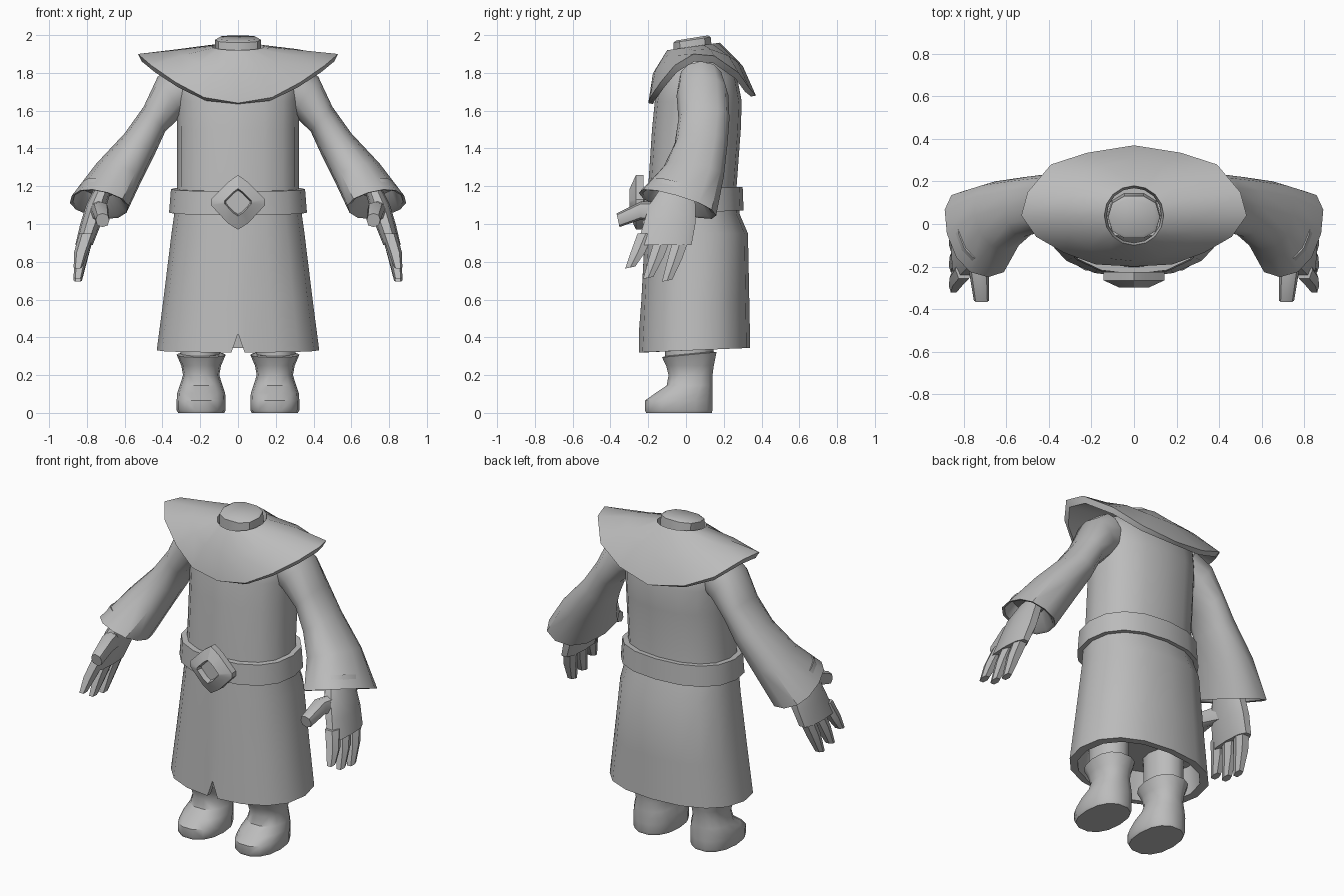
import bpy, bmesh, math
from mathutils import Vector as V

if "Cube" in bpy.data.objects:
    bpy.data.objects.remove(bpy.data.objects["Cube"])

grey = bpy.data.materials.new("cloth grey")
grey.diffuse_color = (0.5, 0.5, 0.5, 1)
grey.use_nodes = True
grey.node_tree.nodes["Principled BSDF"].inputs["Base Color"].default_value = grey.diffuse_color


def spow(c, p):
    return math.copysign(abs(c) ** (2 / p), c)


def ring(c, u, v, n=12, p=2.0, angles=None):
    """Closed superellipse around c with half axes u and v."""
    angles = angles or [360 * i / n for i in range(n)]
    c, u, v = V(c), V(u), V(v)
    return [c + u * spow(math.cos(math.radians(a)), p) + v * spow(math.sin(math.radians(a)), p)
            for a in angles]


def level(z, x, rx, y0, y1, tilt=0.0, **kw):
    """Nearly horizontal ring from y0 (front) to y1 (back)."""
    return ring((x, (y0 + y1) / 2, z), (rx, 0, 0), (0, (y1 - y0) / 2, tilt), **kw)


def shrink(pts, s, dz=0.0):
    c = sum(pts, V()) / len(pts)
    return [c + (p - c) * s + V((0, 0, dz)) for p in pts]


def loft(name, rings, wrap=False, mirror=False, angle=40):
    bm = bmesh.new()
    rows = [[bm.verts.new(p) for p in r] for r in rings]
    n = len(rows[0])
    pairs = list(zip(rows, rows[1:])) + ([(rows[-1], rows[0])] if wrap else [])
    for a, b in pairs:
        for i in range(n):
            j = (i + 1) % n
            bm.faces.new((a[i], a[j], b[j], b[i]))
    if not wrap:
        bm.faces.new(rows[0][::-1])
        bm.faces.new(rows[-1])
    bmesh.ops.recalc_face_normals(bm, faces=bm.faces)
    me = bpy.data.meshes.new(name)
    bm.to_mesh(me)
    bm.free()
    for f in me.polygons:
        f.use_smooth = True
    me.set_sharp_from_angle(angle=math.radians(angle))
    me.materials.append(grey)
    ob = bpy.data.objects.new(name, me)
    bpy.context.collection.objects.link(ob)
    if mirror:
        ob.modifiers.new("mirror", 'MIRROR')
    return ob


# Robe: hollow hem, front slit, waist, chest
ang = [-90, -86.8] + [-67.5 + 22.5 * i for i in range(15)] + [-93.2]
kw = dict(p=2.3, angles=ang)
hem = level(0.332, 0, 0.43, -0.25, 0.34, 0.012, **kw)
hem_in = shrink(hem, 0.88)
hem_in = [V((p.x, p.y, h.z)) for p, h in zip(hem_in, hem)]
for r in (hem, hem_in):
    r[0].z = 0.42
for i in (1, -1):
    hem_in[i].x = hem[i].x
loft("robe", [
    level(0.5, 0, 0.36, -0.20, 0.29, **kw), hem_in, hem,
    level(0.6, 0, 0.395, -0.236, 0.335, **kw),
    level(0.95, 0, 0.352, -0.218, 0.328, **kw),
    level(1.05, 0, 0.338, -0.21, 0.285, **kw),
    level(1.2, 0, 0.322, -0.20, 0.268, **kw),
    level(1.5, 0, 0.322, -0.18, 0.29, **kw),
    level(1.65, 0, 0.325, -0.165, 0.295, **kw),
    level(1.78, 0, 0.33, -0.14, 0.27, **kw),
    level(1.87, 0, 0.25, -0.06, 0.19, **kw)])

# Belt
b0 = level(1.06, 0, 0.365, -0.24, 0.305, 0.012, n=16, p=2.3)
b1 = level(1.185, 0, 0.355, -0.235, 0.30, 0.012, n=16, p=2.3)
loft("belt", [shrink(b0, 0.87), b0, b1, shrink(b1, 0.87)], wrap=True)

# Buckle: rounded diamond with a recessed middle
half = [(0, 0.145), (0.055, 0.105), (0.143, 0.015), (0.143, -0.015), (0.055, -0.11), (0, -0.145)]
dia = half + [(-x, z) for x, z in half[-2:0:-1]]


def diamond(s, y):
    return [V((x * s, y, 1.115 + z * s)) for x, z in dia]


loft("buckle", [diamond(1, -0.225), diamond(1, -0.265), diamond(0.5, -0.298),
                diamond(0.44, -0.265)], angle=30)

# Wide cape collar
side = [(0, -.2, 1.64), (.18, -.19, 1.67), (.33, -.135, 1.75), (.46, -.06, 1.84), (.53, .04, 1.9),
        (.5, .15, 1.89), (.39, .28, 1.8), (.22, .335, 1.72), (0, .37, 1.68)]
rim = [V(p) for p in side] + [V((-x, y, z)) for x, y, z in side[-2:0:-1]]
neck = ring((0, 0.04, 1.94), (0.14, 0, 0), (0, 0.14, 0.02),
            angles=[-90 + 22.5 * i for i in range(16)])
mid = []
for a, b in zip(rim, neck):
    m = a.lerp(b, 0.5)
    k = (b.y - 0.04) / 0.14
    mid.append(m + V((0, 0.025 * k, 0.018 * abs(k))))
rim_in = [V((p.x * .96, .08 + (p.y - .08) * .91, p.z - .005 - .035 * abs(p.x) / .53)) for p in rim]
mid_in = [V((p.x * .93, .08 + (p.y - .08) * .91, p.z - .03)) for p in mid]
loft("collar", [neck, mid, rim, rim_in, mid_in, shrink(neck, 0.92, -0.05)], wrap=True)

# Neck stump
kn = dict(n=10, p=2.4)
loft("neck", [level(1.84, 0, 0.125, -0.07, 0.15, 0.01, **kn),
              level(1.975, 0, 0.122, -0.07, 0.135, 0.015, **kn),
              level(1.985, 0, 0.105, -0.055, 0.12, 0.014, **kn)])


# Sleeves: outer and inner silhouette points, front and back depth, cuff slant
def sleeve_ring(xo, zo, xi, zi, y0, y1, sx=0.0, sz=0.0):
    return ring(((xo + xi) / 2, (y0 + y1) / 2, (zo + zi) / 2),
                ((xo - xi) / 2, 0, (zo - zi) / 2), (sx, (y0 - y1) / 2, sz), p=2.3)


cuff = sleeve_ring(.88, 1.15, .59, 1.06, -.25, .16, -.05, .06)
loft("sleeve", [
    sleeve_ring(.32, 1.86, .2, 1.62, -.04, .2),
    sleeve_ring(.425, 1.78, .29, 1.58, -.05, .225),
    sleeve_ring(.50, 1.62, .385, 1.49, -.04, .23),
    sleeve_ring(.60, 1.48, .44, 1.37, -.06, .22),
    sleeve_ring(.75, 1.32, .51, 1.23, -.12, .20, -.025, .025),
    cuff, shrink(cuff, .9, .005), shrink(cuff, .62, .09)], mirror=True)

# Palms
loft("palm", [
    level(1.2, .71, .045, -.13, .04, n=10, p=2.6),
    level(1.1, .75, .055, -.20, .055, n=10, p=2.6),
    level(1.0, .78, .055, -.23, .055, n=10, p=2.6),
    level(.89, .815, .046, -.265, .035, n=10, p=2.6)], mirror=True)

# Fingers: knuckle y, tip y, tip z
for i, (yk, yt, zt) in enumerate([(-.215, -.295, .77), (-.115, -.20, .715), (-.018, -.10, .70)]):
    zm = (0.93 + zt) / 2
    loft(f"finger_{i + 1}", [
        level(.95, .80, .04, yk - .046, yk + .05, n=6, p=2.8),
        level(zm, .832, .036, (yk + yt) / 2 - .042, (yk + yt) / 2 + .042, n=6, p=2.8),
        level(zt, .848, .022, yt - .03, yt + .03, .006, n=6, p=2.8)], mirror=True)

# Thumbs
loft("thumb", [
    ring((.76, -.10, 1.06), (.04, 0, 0), (0, 0, .06), n=8, p=2.5),
    ring((.728, -.24, 1.07), (.045, 0, 0), (0, 0, .048), n=8, p=2.5),
    ring((.717, -.36, 1.02), (.036, 0, 0), (0, -.008, .036), n=8, p=2.5)], mirror=True)

# Boots with flared tops, and legs inside them
kb = dict(n=14, p=2.3)
top = level(.308, .195, .13, -.13, .165, .014, **kb)
loft("boot", [
    level(0, .195, .122, -.215, .14, **kb),
    level(.015, .195, .13, -.222, .145, **kb),
    level(.065, .195, .13, -.222, .145, **kb),
    level(.105, .195, .127, -.165, .145, **kb),
    level(.145, .195, .113, -.105, .143, **kb),
    level(.2, .195, .096, -.095, .143, **kb),
    level(.25, .195, .105, -.108, .15, **kb),
    top, shrink(top, .86, .005)], mirror=True)
loft("leg", [level(.28, .2, .104, -.11, .145, n=12),
             level(.52, .2, .11, -.11, .15, n=12)], mirror=True)
